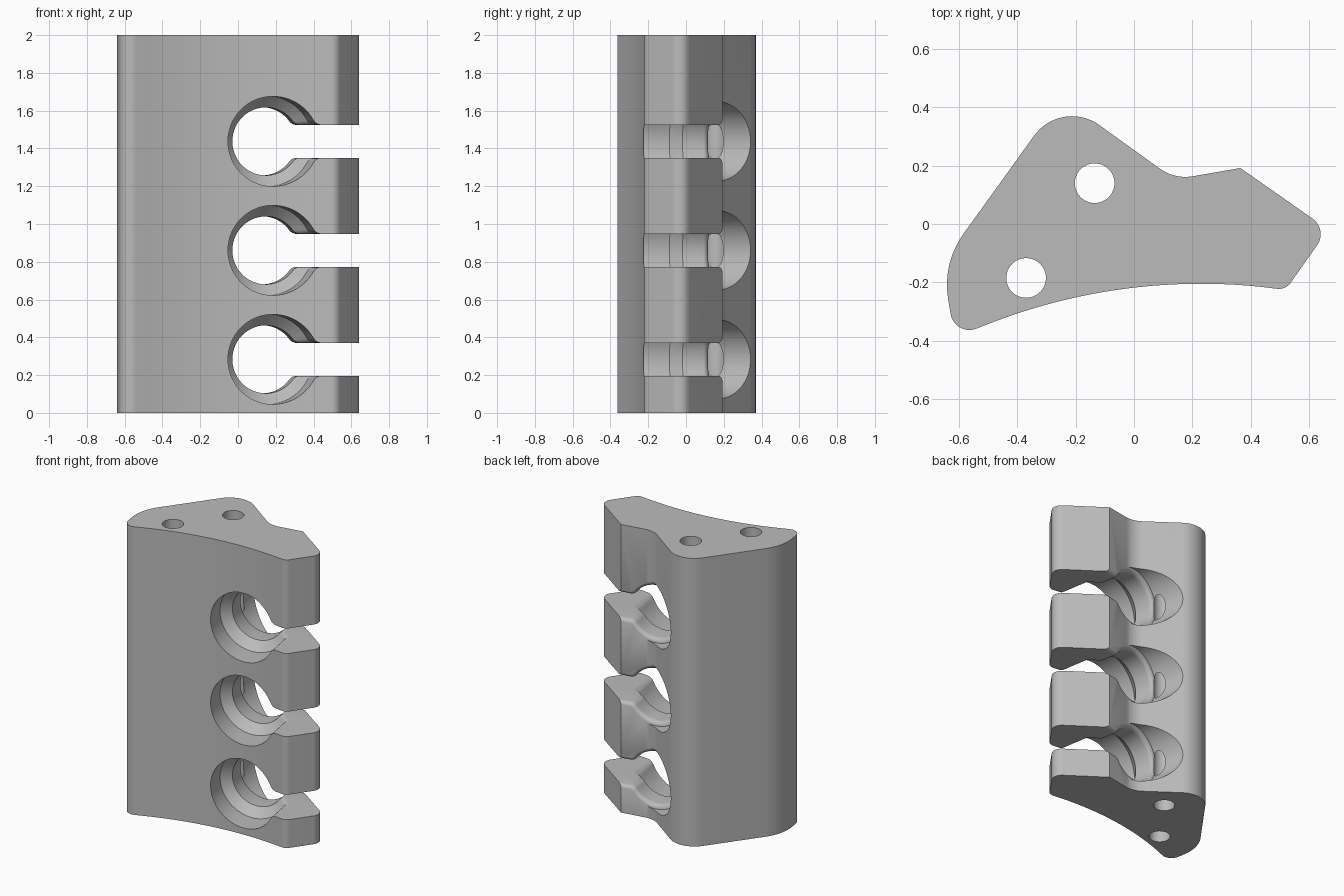
import bpy, bmesh, math
from mathutils import Vector

cube = bpy.data.objects.get("Cube")
if cube:
    bpy.data.objects.remove(cube)

grey = bpy.data.materials.new("mid_grey")
grey.use_nodes = True
colour = (0.5, 0.5, 0.5, 1)
grey.diffuse_color = colour
grey.node_tree.nodes["Principled BSDF"].inputs["Base Color"].default_value = colour


def loft(name, loops):
    """Closed solid through loops that share one point count."""
    bm = bmesh.new()
    rings = [[bm.verts.new(p) for p in loop] for loop in loops]
    n = len(rings[0])
    for a, b in zip(rings, rings[1:]):
        for i in range(n):
            j = (i + 1) % n
            bm.faces.new((a[i], a[j], b[j], b[i]))
    bm.faces.new(rings[0])
    bm.faces.new(rings[-1])
    bmesh.ops.recalc_face_normals(bm, faces=bm.faces)
    mesh = bpy.data.meshes.new(name)
    bm.to_mesh(mesh)
    bm.free()
    mesh.materials.append(grey)
    obj = bpy.data.objects.new(name, mesh)
    bpy.context.collection.objects.link(obj)
    return obj


def fillet(prev, corner, nxt, r, steps=12):
    """Arc points rounding one corner of an outline."""
    c = Vector(corner)
    a = (Vector(prev) - c).normalized()
    b = (Vector(nxt) - c).normalized()
    half = a.angle(b) / 2
    centre = c + (a + b).normalized() * (r / math.sin(half))
    p = c + a * (r / math.tan(half)) - centre
    q = c + b * (r / math.tan(half)) - centre
    return [centre + p.lerp(q, i / steps).normalized() * r for i in range(steps + 1)]


# Body outline: shallow front arc, then rounded corners anticlockwise
def front_arc(x):
    return Vector((x, -2.205 + math.sqrt(4 - (x - 0.23) ** 2)))


arc = [front_arc(-0.53 + i / 32) for i in range(33)]
corners = [(0.52, -0.226, 0.05), (0.666, -0.019, 0.065), (0.365, 0.192, 0),
           (0.14, 0.153, 0.15), (-0.249, 0.433, 0.16),
           (-0.658, -0.135, 0.3), (-0.616, -0.386, 0.065)]
path = [arc[-1]] + [Vector(c[:2]) for c in corners] + [arc[0]]
outline = arc[1:-1]
for i, (x, y, r) in enumerate(corners, 1):
    outline += fillet(path[i - 1], path[i], path[i + 1], r) if r else [path[i]]
body = loft("clip_body", [[(p.x, p.y, z) for p in outline] for z in (0, 2)])


# Keyhole cutters: stepped bore with a side slot, tilted to suit the rear face
AXIS = Vector((-0.17, 0.985, 0)).normalized()
SIDE = Vector((AXIS.y, -AXIS.x, 0))
SLOT, ROUND = 0.087, 0.05


def keyhole(z, t, r, grow=0):
    r, h, f = r + grow, SLOT + grow, ROUND - grow
    u = math.sqrt((r + f) ** 2 - (h + f) ** 2)
    a = math.atan2(h + f, u)
    upper = [(0.9, h)]
    for i in range(9):
        g = -math.pi / 2 + (a - math.pi / 2) * i / 8
        upper.append((u + f * math.cos(g), h + f + f * math.sin(g)))
    for i in range(1, 33):
        g = a + (math.pi - a) * i / 32
        upper.append((r * math.cos(g), r * math.sin(g)))
    points = upper + [(s, -w) for s, w in reversed(upper[:-1])]
    origin = Vector((0.185, -0.205, z)) + AXIS * t
    return [origin + SIDE * s + Vector((0, 0, w)) for s, w in points]


WIDE, NARROW, LIP = 0.238, 0.18, 0.03
cutters = []
for k in range(3):
    z = 0.2835 + 0.577 * k
    loops = [keyhole(z, -0.25, WIDE), keyhole(z, 0.16, WIDE), keyhole(z, 0.22, NARROW)]
    for i in range(7):
        g = math.pi / 2 * i / 6
        loops.append(keyhole(z, 0.332 + LIP * math.sin(g), NARROW, LIP * (1 - math.cos(g))))
    loops.append(keyhole(z, 0.7, NARROW, LIP))
    cutters.append(loft("keyhole_cutter", loops))

# Vertical screw holes
for x, y in ((-0.135, 0.14), (-0.37, -0.185)):
    ring = [(x + 0.068 * math.cos(math.tau * i / 48), y + 0.068 * math.sin(math.tau * i / 48))
            for i in range(48)]
    cutters.append(loft("screw_hole_cutter", [[(a, b, z) for a, b in ring] for z in (-0.1, 2.1)]))

bpy.ops.object.select_all(action="DESELECT")
bpy.context.view_layer.objects.active = body
body.select_set(True)
for cutter in cutters:
    mod = body.modifiers.new("cut", "BOOLEAN")
    mod.operation = "DIFFERENCE"
    mod.solver = "EXACT"
    mod.object = cutter
    bpy.ops.object.modifier_apply(modifier=mod.name)
    bpy.data.objects.remove(cutter)
bpy.ops.object.shade_smooth_by_angle(angle=math.radians(25))
